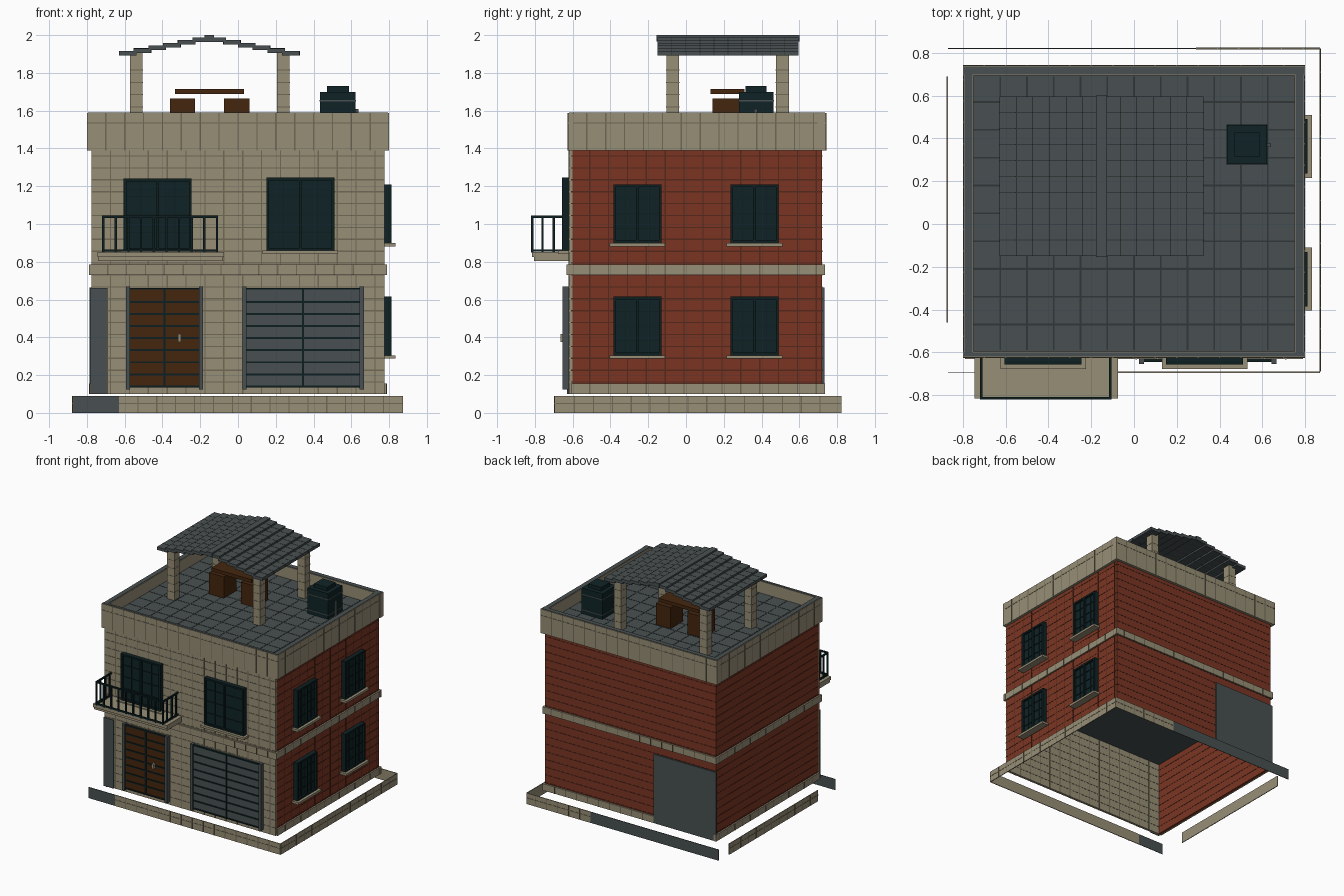
import bpy
import bmesh
from mathutils import Vector

default_cube = bpy.data.objects.get("Cube")
if default_cube:
    bpy.data.objects.remove(default_cube, do_unlink=True)


def material(name, red, green, blue):
    """Flat matt colour without highlights."""
    mat = bpy.data.materials.new(name)
    mat.use_nodes = True
    colour = (red, green, blue, 1.0)
    mat.diffuse_color = colour
    mat.roughness = 1.0
    mat.specular_intensity = 0.0
    shader = mat.node_tree.nodes["Principled BSDF"]
    shader.inputs["Base Color"].default_value = colour
    shader.inputs["Roughness"].default_value = 1.0
    shader.inputs["Specular IOR Level"].default_value = 0.0
    return mat


STONE = material("sand stone", .31, .272, .182)
STONE_JOINT = material("stone joint", .16, .14, .09)
BRICK = material("red brick", .198, .036, .0165)
BRICK_JOINT = material("brick joint", .09, .02, .011)
SLATE = material("slate grey", .066, .079, .083)
SLATE_JOINT = material("slate joint", .030, .037, .039)
GLASS = material("dark glass", .005, .0175, .0195)
IRON = material("dark iron", .004, .0135, .015)
WOOD = material("brown wood", .059, .019, .0045)


def boxes(name, extents, mat):
    """One object from a list of boxes, each (x0, x1, y0, y1, z0, z1)."""
    bm = bmesh.new()
    for x0, x1, y0, y1, z0, z1 in extents:
        verts = bmesh.ops.create_cube(bm, size=1)["verts"]
        size = Vector((abs(x1 - x0), abs(y1 - y0), abs(z1 - z0)))
        bmesh.ops.scale(bm, vec=size, verts=verts)
        centre = Vector((x0 + x1, y0 + y1, z0 + z1)) / 2
        bmesh.ops.translate(bm, vec=centre, verts=verts)
    mesh = bpy.data.meshes.new(name)
    bm.to_mesh(mesh)
    bm.free()
    mesh.materials.append(mat)
    obj = bpy.data.objects.new(name, mesh)
    bpy.context.collection.objects.link(obj)
    return obj


def on_wall(side, u0, u1, d0, d1, z0, z1):
    """Box placed along a wall: u runs along it, d sticks out of it."""
    if side == "front":
        return (u0, u1, -.62 - d1, -.62 - d0, z0, z1)
    if side == "back":
        return (u0, u1, .72 + d0, .72 + d1, z0, z1)
    if side == "right":
        return (.775 + d0, .775 + d1, u0, u1, z0, z1)
    return (-.775 - d1, -.775 - d0, u0, u1, z0, z1)


def steps(start, stop, gap):
    """Evenly spaced positions strictly between start and stop."""
    values = [start + gap * i for i in range(1, int((stop - start) / gap) + 1)]
    return [v for v in values if v < stop - .01]


def joints(name, side, u0, u1, d, z0, z1, du, dz, mat, w=.0032):
    """Thin grid of joint lines on a wall; a gap of None leaves lines out."""
    parts = []
    if dz:
        parts += [on_wall(side, u0, u1, d, d + .0015, z - w, z + w) for z in steps(z0, z1, dz)]
    if du:
        parts += [on_wall(side, u - w, u + w, d, d + .0015, z0, z1) for u in steps(u0, u1, du)]
    boxes(name, parts, mat)


# Wall shells, open at the bottom
SPAN = {"front": (-.775, .775), "back": (-.775, .775), "right": (-.61, .72), "left": (-.61, .72)}
UPRIGHTS = {"front": .1, "right": .1, "back": None, "left": None}
for side, (a, b) in SPAN.items():
    front = side == "front"
    mat, line = (STONE, STONE_JOINT) if front else (BRICK, BRICK_JOINT)
    boxes(side + "_wall", [on_wall(side, a, b, -.02, 0, .1, 1.42)], mat)
    joints(side + "_wall_joints", side, a, b, 0, .1, 1.39, UPRIGHTS[side], .063, line)
    joints(side + "_inner_joints", side, a + .02, b - .02, -.0215, .1, .715,
           UPRIGHTS[side], .063, line)

    # Stone courses: plinth, floor band and parapet
    e, f = (a - .015, b + .015) if side in ("front", "back") else (a, b + .015)
    boxes(side + "_floor_band", [on_wall(side, e, f, -.01, .012, .73, .785)], STONE)
    joints(side + "_band_joints", side, e, f, .012, .73, .785, .1, None, STONE_JOINT)
    if not front:
        start = -.22 if side == "back" else e
        boxes(side + "_plinth", [on_wall(side, start, f, -.01, .012, .1, .155)], STONE)
        joints(side + "_plinth_joints", side, start, f, .012, .1, .155, .1, None, STONE_JOINT)
    e, f = (-.8, .8) if side in ("front", "back") else (-.625, .742)
    out = .005 if front else .022
    boxes(side + "_parapet", [on_wall(side, e, f, -.025, out, 1.39, 1.587)], STONE)
    joints(side + "_parapet_joints", side, e, f, out, 1.39, 1.587, .1, .145, STONE_JOINT)
    boxes(side + "_parapet_cap", [on_wall(side, e + .006, f - .006, -.02, out - .005, 1.585, 1.59)], SLATE)

# Floors and paved roof
boxes("upper_floor", [(-.77, .77, -.61, .71, .715, .73)], SLATE)
boxes("roof_floor", [(-.77, .77, -.61, .71, 1.475, 1.49)], SLATE)
paving = [(x - .004, x + .004, -.59, .69, 1.489, 1.4915) for x in steps(-.75, .75, .125)]
paving += [(-.75, .75, y - .004, y + .004, 1.489, 1.4915) for y in steps(-.6, .7, .13)]
boxes("roof_paving_joints", paving, SLATE_JOINT)

# Plain grey patches on the walls
boxes("back_grey_panel", [on_wall("back", -.785, -.22, 0, .012, .1, .665)], SLATE)
boxes("front_grey_panel", [on_wall("front", -.78, -.69, 0, .009, .1, .66)], SLATE)

# Low kerb strips around the plot
KERBS = [("front", -.63, .87, .07), ("right", -.69, .82, .092),
         ("back", .29, .87, .097), ("left", -.46, .69, .095)]
for side, a, b, d in KERBS:
    boxes(side + "_kerb", [on_wall(side, a, b, d, d + .006, 0, .09)], STONE)
    joints(side + "_kerb_joints", side, a, b, d + .006, 0, .09, .1, .05, STONE_JOINT, .003)
boxes("grey_kerb", [on_wall("front", -.87, -.63, .071, .075, 0, .09),
                    on_wall("back", -.87, .29, .098, .102, 0, .09)], SLATE)


def window(name, side, u0, u1, z0, z1):
    mid = (u0 + u1) / 2
    boxes(name + "_glass", [on_wall(side, u0, u1, 0, .02, z0, z1)], GLASS)
    t = .014
    frame = [on_wall(side, u, u + t, 0, .037, z0, z1) for u in (u0, mid - t / 2, u1 - t)]
    frame += [on_wall(side, u0, u1, 0, .036, z, z + t) for z in (z0, z1 - t)]
    frame += [on_wall(side, u0, u1, 0, .026, z - .003, z + .003)
              for z in steps(z0, z1 - .05, (z1 - z0) / 4)]
    frame += [on_wall(side, u - .003, u + .003, 0, .026, z0, z1)
              for u in ((u0 + mid) / 2, (u1 + mid) / 2)]
    boxes(name + "_frame", frame, IRON)
    boxes(name + "_sill", [on_wall(side, u0 - .02, u1 + .02, 0, .058, z0 - .018, z0)], STONE)


window("balcony_window", "front", -.605, -.245, .86, 1.24)
window("front_window", "front", .15, .51, .86, 1.245)
for level, z in (("lower", .305), ("upper", .9)):
    window(level + "_side_window_front", "right", -.385, -.13, z, z + .31)
    window(level + "_side_window_back", "right", .235, .49, z, z + .31)


def gate(name, u0, u1, mat):
    """Double door with slats and side posts."""
    mid = (u0 + u1) / 2
    boxes(name + "_leaves", [on_wall("front", u0, u1, 0, .02, .135, .66)], mat)
    lines = [on_wall("front", u0, u1, .015, .025, z - .005, z + .005)
             for z in steps(.14, .65, .064)]
    lines += [on_wall("front", mid - .005, mid + .005, .015, .026, .135, .66)]
    lines += [on_wall("front", u0, u1, .01, .025, z, z + .01) for z in (.135, .652)]
    boxes(name + "_slat_lines", lines, IRON)
    boxes(name + "_posts", [on_wall("front", u - .011, u + .011, 0, .035, .125, .668)
                            for u in (u0 - .01, u1 + .01)], SLATE)


gate("front_door", -.572, -.205, WOOD)
gate("garage_door", .045, .645, SLATE)
boxes("door_handle", [on_wall("front", -.318, -.302, .02, .045, .375, .417)], STONE)

# Balcony slab and railing
boxes("balcony_slab", [(-.745, -.075, -.815, -.62, .825, .852),
                       (-.74, -.08, -.805, -.62, .805, .825)], STONE)
r = .006
rails = []
for z in (.86, 1.038):
    rails.append((-.72, -.105, -.82, -.808, z - r, z + r))
    rails += [(x - r, x + r, -.82, -.62, z - r, z + r) for x in (-.714, -.111)]
bars = [(-.714 + i * .067, -.814) for i in range(10)]
bars += [(x, y) for x in (-.714, -.111) for y in (-.76, -.70, -.645)]
rails += [(x - r, x + r, y - r, y + r, .85, 1.044) for x, y in bars]
boxes("balcony_railing", rails, IRON)

# Roof shelter: posts, stepped tile rows and ridge cap
posts = [(x, y) for x in (-.538, .24) for y in (-.07, .51)]
boxes("shelter_posts", [(x - .033, x + .033, y - .034, y + .034, 1.49, 1.91) for x, y in posts], STONE)
boxes("shelter_post_joints", [(x - .034, x + .034, y - .035, y + .035, z - .003, z + .003)
                              for x, y in posts for z in steps(1.49, 1.88, .065)], STONE_JOINT)
ridge, tiles, tile_lines = -.152, [], []
for sign in (-1, 1):
    for i in range(6):
        outer, inner = ridge + sign * (.478 - .078 * i), ridge + sign * (.386 - .078 * i)
        z = 1.891 + .0145 * i
        left, right = min(outer, inner), max(outer, inner)
        tiles.append((left, right, -.15, .595, z, z + .024))
        tile_lines += [(left - .001, right + .001, y - .002, y + .002, z, z + .025)
                       for y in steps(-.15, .595, .0745)]
boxes("shelter_tiles", tiles, SLATE)
boxes("shelter_tile_joints", tile_lines, SLATE_JOINT)
boxes("shelter_ridge", [(ridge - .025, ridge + .025, -.155, .6, 1.965, 2.0)], SLATE)

# Terrace table and seats
boxes("terrace_table", [(-.333, .033, .13, .31, 1.688, 1.715)], WOOD)
boxes("terrace_seats", [(x, x + .133, .14, .305, 1.49, 1.665) for x in (-.36, -.073)], WOOD)

# Water tank
boxes("water_tank", [(.435, .622, .28, .462, 1.49, 1.70), (.47, .587, .315, .427, 1.70, 1.73)], GLASS)
boxes("tank_bands", [(.432, .625, .277, .465, z, z + .008) for z in (1.52, 1.648)], SLATE)
boxes("tank_pipe", [(.62, .638, .36, .378, 1.49, 1.61)], SLATE)
